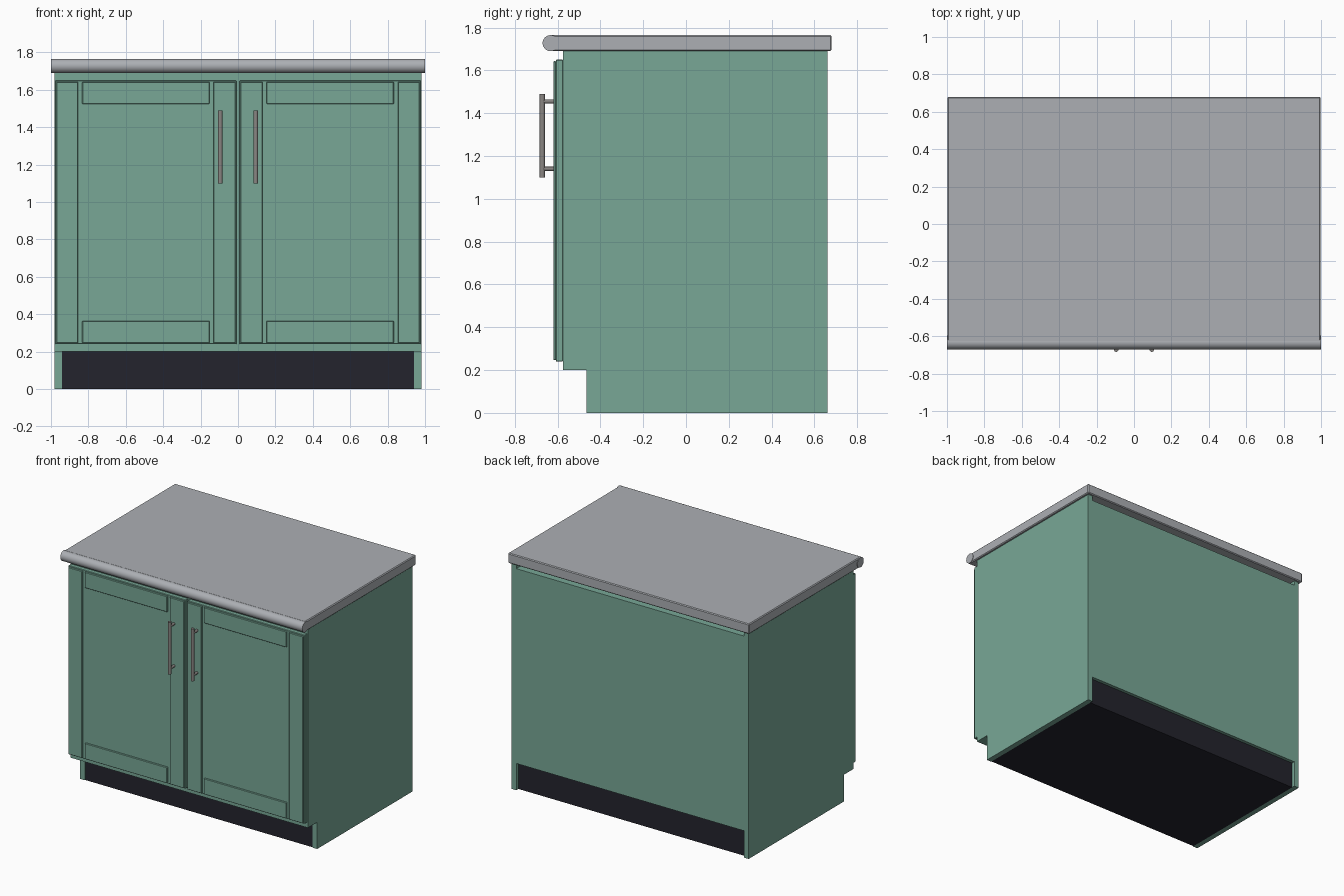
import bpy, bmesh, math

if "Cube" in bpy.data.objects:
    bpy.data.objects.remove(bpy.data.objects["Cube"])


def material(name, rgb):
    m = bpy.data.materials.new(name)
    m.diffuse_color = (*rgb, 1.0)
    m.use_nodes = True
    m.node_tree.nodes["Principled BSDF"].inputs["Base Color"].default_value = m.diffuse_color
    return m


GREEN = material("sage green paint", (0.188, 0.386, 0.305))
GREY = material("grey worktop", (0.413, 0.429, 0.456))
BLACK = material("dark plinth", (0.017, 0.017, 0.026))
METAL = material("brushed metal", (0.25, 0.235, 0.225))


def finish(name, bm, mat, bevel=0.0):
    bmesh.ops.recalc_face_normals(bm, faces=bm.faces)
    me = bpy.data.meshes.new(name)
    bm.to_mesh(me)
    bm.free()
    me.materials.append(mat)
    ob = bpy.data.objects.new(name, me)
    bpy.context.collection.objects.link(ob)
    if bevel:
        mod = ob.modifiers.new("soft edges", 'BEVEL')
        mod.width = bevel
        mod.segments = 1
    return ob


def box(name, x, y, z, mat, bevel=0.0):
    bm = bmesh.new()
    bmesh.ops.create_cube(bm, size=1)
    for v in bm.verts:
        v.co = [a + (c + 0.5) * (b - a) for c, (a, b) in zip(v.co, (x, y, z))]
    return finish(name, bm, mat, bevel)


def extrude_x(name, profile, x0, x1, mat):
    """Extrude a (y, z) outline along x."""
    bm = bmesh.new()
    face = bm.faces.new([bm.verts.new((x0, y, z)) for y, z in profile])
    geom = bmesh.ops.extrude_face_region(bm, geom=[face])["geom"]
    for v in geom:
        if isinstance(v, bmesh.types.BMVert):
            v.co.x = x1
    return finish(name, bm, mat)


def smooth(ob):
    bpy.ops.object.select_all(action='DESELECT')
    ob.select_set(True)
    bpy.context.view_layer.objects.active = ob
    bpy.ops.object.shade_smooth_by_angle(angle=math.radians(35))


def rod(name, centre, radius, length, axis, mat):
    bpy.ops.mesh.primitive_cylinder_add(
        vertices=20, radius=radius, depth=length, location=centre,
        rotation=(math.pi / 2, 0, 0) if axis == 'y' else (0, 0, 0))
    ob = bpy.context.object
    ob.name = name
    ob.data.materials.append(mat)
    smooth(ob)


# Carcass: body, front rail and plinth
box("cabinet_body", (-0.94, 0.94), (-0.575, 0.66), (0.2, 1.655), GREEN)
box("front_top_rail", (-0.94, 0.94), (-0.575, -0.48), (1.655, 1.69), GREEN)
box("plinth", (-0.94, 0.94), (-0.46, 0.635), (0.0, 0.2), BLACK)

# Side panels with toe-kick notch
side = [(-0.465, 0), (0.66, 0), (0.66, 1.69), (-0.575, 1.69),
        (-0.575, 0.2), (-0.465, 0.2)]
extrude_x("left_side_panel", side, -0.98, -0.94, GREEN)
extrude_x("right_side_panel", side, 0.94, 0.98, GREEN)

# Worktop slab with a rounded front nosing
box("worktop", (-0.997, 0.997), (-0.632, 0.68), (1.69, 1.765), GREY, 0.006)
nose = [(-0.6325 + 0.0375 * math.cos(math.radians(a)),
         1.7275 + 0.0375 * math.sin(math.radians(a))) for a in range(0, 360, 12)]
smooth(extrude_x("worktop_nosing", nose, -1.0, 1.0, GREY))

# Doors, mirrored about the centre
for label, s in (("left", -1), ("right", 1)):
    def span(a, b):
        return tuple(sorted((s * a, s * b)))

    box(label + "_door", span(0.008, 0.976), (-0.608, -0.575), (0.24, 1.65), GREEN, 0.003)
    trim = (-0.62, -0.606)
    box(label + "_outer_stile", span(0.855, 0.97), trim, (0.246, 1.643), GREEN, 0.003)
    box(label + "_inner_stile", span(0.014, 0.132), trim, (0.246, 1.643), GREEN, 0.003)
    box(label + "_top_rail", span(0.152, 0.833), trim, (1.525, 1.643), GREEN, 0.003)
    box(label + "_bottom_rail", span(0.152, 0.833), trim, (0.246, 0.365), GREEN, 0.003)

    # Bar handle on two posts
    hx = s * 0.095
    rod(label + "_handle_bar", (hx, -0.671, 1.295), 0.0125, 0.39, 'z', METAL)
    for end, z in (("lower", 1.14), ("upper", 1.455)):
        rod(label + "_handle_post_" + end, (hx, -0.64, z), 0.01, 0.066, 'y', METAL)
